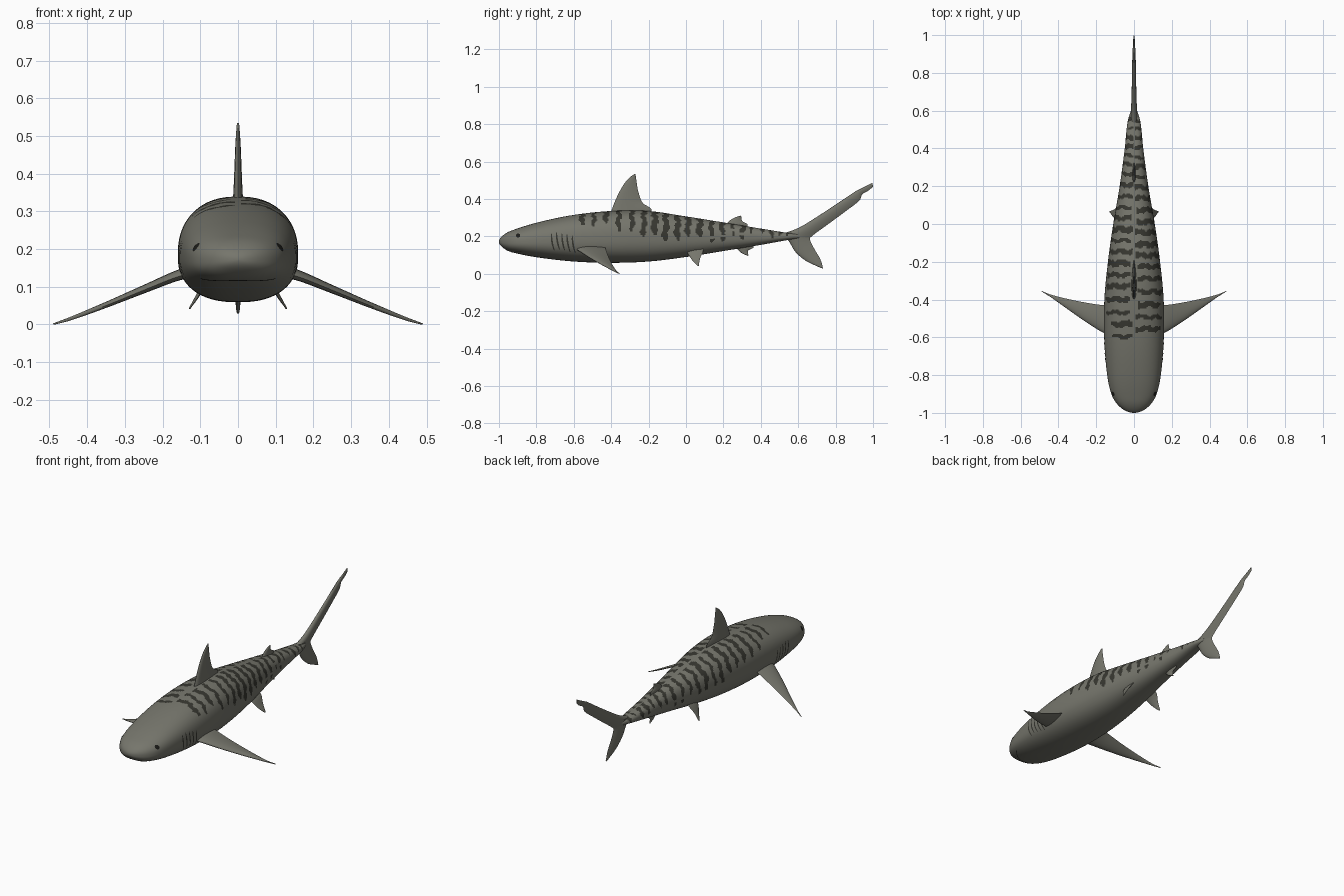
import bpy, bmesh, math, random
from mathutils import Vector

if "Cube" in bpy.data.objects:
    bpy.data.objects.remove(bpy.data.objects["Cube"])

random.seed(4)


def material(name, color):
    m = bpy.data.materials.new(name)
    m.diffuse_color = (*color, 1)
    m.use_nodes = True
    m.node_tree.nodes["Principled BSDF"].inputs["Base Color"].default_value = m.diffuse_color
    return m


SKIN = material("olive_grey_skin", (0.18, 0.18, 0.15))
DARK = material("dark_stripe", (0.038, 0.038, 0.03))
BLACK = material("eye_black", (0.012, 0.012, 0.01))


def make(name, verts, faces, mats, mirror=False):
    me = bpy.data.meshes.new(name)
    me.from_pydata(verts, [], faces)
    bm = bmesh.new()
    bm.from_mesh(me)
    bmesh.ops.recalc_face_normals(bm, faces=bm.faces)
    bm.to_mesh(me)
    bm.free()
    for m in mats:
        me.materials.append(m)
    ob = bpy.data.objects.new(name, me)
    bpy.context.collection.objects.link(ob)
    bpy.ops.object.select_all(action='DESELECT')
    ob.select_set(True)
    bpy.context.view_layer.objects.active = ob
    bpy.ops.object.shade_smooth_by_angle(angle=math.radians(45))
    if mirror:
        ob.modifiers.new("mirror", 'MIRROR')
    return ob


# body profile: y, half width, top z, bottom z
PROFILE = [(-1, 0, .172, .172), (-.985, .052, .200, .145), (-.95, .092, .224, .122),
           (-.9, .120, .243, .108), (-.8, .142, .273, .089), (-.6, .158, .315, .066),
           (-.4, .157, .336, .059), (-.2, .138, .336, .066), (0, .110, .307, .090),
           (.2, .076, .275, .122), (.4, .049, .242, .155), (.54, .034, .220, .180),
           (.61, .014, .214, .190)]
KNOT = [math.sqrt(p[0] + 1) for p in PROFILE]
N = 2.4   # roundness exponent of the cross-section


def slope(i, c):
    a, b = max(i - 1, 0), min(i + 1, len(KNOT) - 1)
    return (PROFILE[b][c] - PROFILE[a][c]) / (KNOT[b] - KNOT[a])


def section(y):
    """half width, middle z, upper height, lower height at y"""
    s = math.sqrt(max(y + 1, 0))
    i = max(k for k in range(len(KNOT) - 1) if KNOT[k] <= s + 1e-9)
    d = KNOT[i + 1] - KNOT[i]
    t = (s - KNOT[i]) / d
    h = (2*t**3 - 3*t*t + 1, (t**3 - 2*t*t + t) * d, 3*t*t - 2*t**3, (t**3 - t*t) * d)
    w, top, bot = (h[0] * PROFILE[i][c] + h[1] * slope(i, c) + h[2] * PROFILE[i + 1][c]
                   + h[3] * slope(i + 1, c) for c in (1, 2, 3))
    mid = bot + .46 * (top - bot)
    return max(w, 0), mid, top - mid, mid - bot


def side_x(y, z):
    w, mid, up, down = section(y)
    h = min(abs(z - mid) / (up if z > mid else down), 1)
    return w * (1 - h**N) ** (1 / N)


def belly_z(x, y):
    w, mid, up, down = section(y)
    return mid - down * (1 - min(abs(x) / w, 1)**N) ** (1 / N)


def lerp_table(table, y):
    for (a, u), (b, v) in zip(table, table[1:]):
        if y <= b:
            return u + (v - u) * max((y - a) / (b - a), 0)
    return table[-1][1]


# stripe layout, different on each side
ZLOW = [(-.6, .285), (-.4, .25), (-.3, .215), (-.2, .20), (0, .182), (.2, .185), (.4, .2), (.6, .2)]
stripes = {}
for side in (-1, 1):
    y, row = (-.595 if side < 0 else -.555), []
    while y < .58:
        row.append((y, random.uniform(.010, .016) * (1 if y < .15 else .85), random.uniform(0, 6.3),
                    lerp_table(ZLOW, y) + random.uniform(-.018, .022), random.uniform(.004, .02),
                    random.uniform(.0, 1)))
        y += lerp_table([(-.6, .066), (0, .062), (.6, .043)], y) * random.uniform(.9, 1.1)
    stripes[side] = row


def striped(c):
    for y, half, ph, zlow, xmin, brk in stripes[1 if c.x > 0 else -1]:
        if c.z < zlow or abs(c.x) < (xmin if y < .1 else xmin * .3):
            continue
        if y > .08 and brk > .45 and abs(c.z - zlow - .03) < .007:
            continue                                   # broken stripes near the tail
        girth = abs(c.x) * 60 + (.33 - c.z) * 45
        centre = y + .005 * math.sin(girth + ph)
        taper = min(1, .35 + (c.z - zlow) / .035)
        if abs(c.y - centre) < half * taper * (1 + .25 * math.sin(girth * 2.3 + ph * 2)):
            return True
    return False


# body
SEG = 112
ys = [-1 + (.4 * (i + .15) / 30) ** 2 for i in range(30)]
ys += [-.84 + 1.45 * i / 265 for i in range(266)]
verts, faces = [], []
for y in ys:
    w, mid, up, down = section(y)
    for k in range(SEG):
        a = 2 * math.pi * (k + .5) / SEG
        s, c = math.sin(a), math.cos(a)
        verts.append((w * math.copysign(abs(s) ** (2 / N), s), y,
                      mid + (up if c > 0 else down) * math.copysign(abs(c) ** (2 / N), c)))
for r in range(len(ys) - 1):
    for k in range(SEG):
        j = (k + 1) % SEG
        faces.append((r*SEG + k, r*SEG + j, (r + 1)*SEG + j, (r + 1)*SEG + k))
faces += [tuple(range(SEG)), tuple((len(ys) - 1) * SEG + k for k in range(SEG))]
verts = [(x, -1 if y < -.9999 else y, z) for x, y, z in verts]
body = make("body", verts, faces, [SKIN, DARK])
for p in body.data.polygons:
    if striped(p.center):
        p.material_index = 1


def catmull(pts, t):
    i = min(int(t), len(pts) - 2)
    f = t - i
    b, c = pts[i], pts[i + 1]
    a = pts[i - 1] if i else b * 2 - c
    d = pts[i + 2] if i + 2 < len(pts) else c * 2 - b
    return .5 * (2*b + (c - a)*f + (2*a - 5*b + 4*c - d)*f*f + (3*b - a - 3*c + d)*f**3)


def fin(name, lead, trail, thick, normal=(1, 0, 0), mirror=False):
    """loft of teardrop sections between a leading and a trailing edge"""
    lead, trail = ([Vector(p if len(p) == 3 else (0, *p)) for p in e] for e in (lead, trail))
    normal = Vector(normal).normalized()
    m, steps = 9, 5 * (len(lead) - 1)
    cs = [(1 - math.cos(math.pi * i / m)) / 2 for i in range(m + 1)]
    loop = [(c, 1) for c in cs] + [(c, -1) for c in cs[-2:0:-1]]
    verts, faces, n = [], [], len(loop)
    for r in range(steps + 1):
        t = r / 5
        a, b = catmull(lead, t), catmull(trail, t)
        h = thick[0] + (thick[1] - thick[0]) * (r / steps) ** .8
        for c, sgn in loop:
            verts.append(a.lerp(b, c) + normal * (sgn * h * 2.6 * math.sqrt(c) * (1 - c)))
    for r in range(steps):
        for k in range(n):
            j = (k + 1) % n
            faces.append((r*n + k, r*n + j, (r + 1)*n + j, (r + 1)*n + k))
    faces += [tuple(range(n)), tuple(steps * n + k for k in range(n))]
    return make(name, verts, faces, [SKIN], mirror)


# fins on the centre line (y, z)
fin("dorsal_fin",
    [(-.415, .29), (-.40, .335), (-.37, .41), (-.335, .475), (-.305, .512), (-.276, .534)],
    [(-.20, .29), (-.185, .345), (-.232, .38), (-.255, .44), (-.264, .49), (-.270, .533)], (.017, .003))
fin("second_dorsal_fin",
    [(.20, .24), (.225, .277), (.255, .298), (.29, .311)],
    [(.31, .23), (.33, .262), (.30, .283), (.295, .309)], (.012, .003))
fin("anal_fin",
    [(.24, .17), (.265, .142), (.295, .113), (.33, .096)],
    [(.34, .17), (.362, .142), (.332, .124), (.334, .098)], (.011, .003))
fin("tail_upper_lobe",
    [(.52, .215), (.60, .245), (.68, .292), (.80, .370), (.90, .437), (.93, .453), (.96, .468), (.996, .487)],
    [(.655, .185), (.69, .215), (.755, .262), (.85, .332), (.925, .390), (.942, .425), (.975, .445), (1, .466)],
    (.018, .003))
fin("tail_lower_lobe",
    [(.52, .215), (.553, .17), (.585, .117), (.64, .070), (.70, .041), (.729, .029)],
    [(.68, .225), (.663, .185), (.688, .13), (.715, .085), (.728, .05), (.732, .030)], (.017, .003))

# paired fins
fin("pectoral_fins",
    [(.10, -.60, .135), (.155, -.58, .128), (.25, -.522, .091), (.35, -.452, .050), (.44, -.388, .016), (.488, -.358, .001)],
    [(.10, -.42, .150), (.155, -.43, .139), (.25, -.417, .098), (.35, -.397, .056), (.44, -.374, .019), (.490, -.354, .002)],
    (.018, .002), (.36, 0, .93), True)
fin("pelvic_fins",
    [(.065, .0, .125), (.085, .01, .108), (.108, .035, .070), (.128, .062, .042)],
    [(.065, .09, .145), (.085, .092, .122), (.107, .076, .085), (.130, .068, .042)],
    (.009, .002), (.82, 0, .57), True)

# gill slits
verts, faces = [], []
for g in range(5):
    start, rows = len(verts), 14
    for r in range(rows + 1):
        t = r / rows
        z = .222 - .012 * abs(g - 1) * .5 - t * .092
        y = -.72 + .028 * g + .016 * t * t
        half = .0045 * math.sin(math.pi * (.08 + .84 * t)) ** .6
        for s in (-1, 1):
            verts.append((side_x(y + s * half, z) + .0015, y + s * half, z))
    faces += [(start + 2*r, start + 2*r + 1, start + 2*r + 3, start + 2*r + 2) for r in range(rows)]
make("gill_slits", verts, faces, [DARK], True)

# eyes
EY, EZ, K = -.898, .205, 20
verts = [(side_x(EY, EZ) + .004, EY, EZ)]
for k in range(K):
    a = 2 * math.pi * k / K
    y, z = EY + .012 * math.cos(a), EZ + .011 * math.sin(a)
    verts.append((side_x(y, z) + .001, y, z))
make("eyes", verts, [(0, 1 + k, 1 + (k + 1) % K) for k in range(K)], [BLACK], True)

# mouth line under the snout
verts, rows = [], 28
for r in range(rows + 1):
    x = -.1 + .2 * r / rows
    for s in (-1, 1):
        y = -.94 + 6 * x * x + .003 * s
        verts.append((x, y, belly_z(x, y) - .0015))
make("mouth_line", verts, [(2*r, 2*r + 1, 2*r + 3, 2*r + 2) for r in range(rows)], [DARK])
